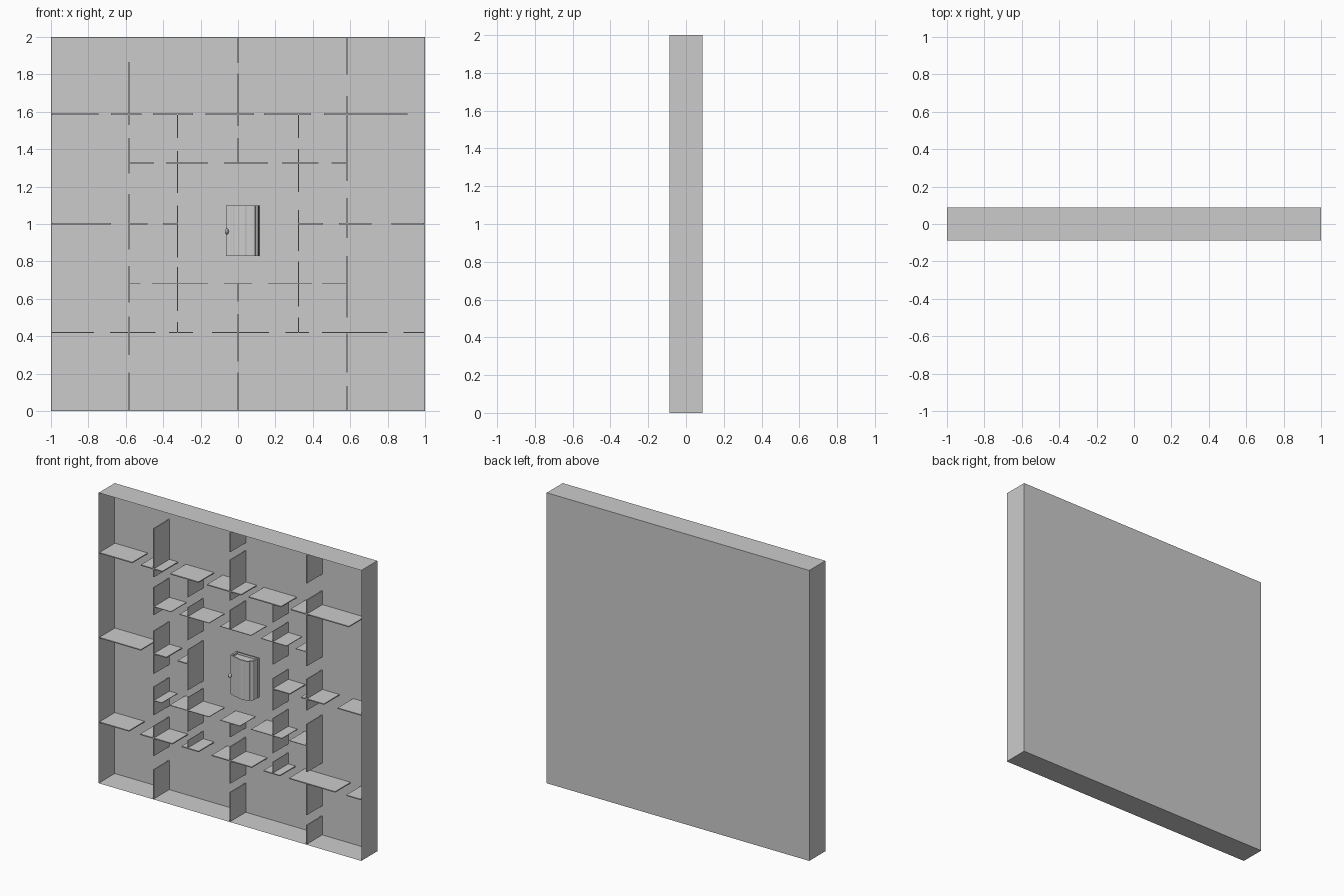
import bpy, bmesh, math, random

if "Cube" in bpy.data.objects:
    bpy.data.objects.remove(bpy.data.objects["Cube"])
random.seed(4)
D = 0.087      # half depth of the tray
W = 0.005      # outer shell thickness


def add_box(bm, x0, x1, y0, y1, z0, z1):
    vs = bmesh.ops.create_cube(bm, size=1)["verts"]
    for v in vs:
        v.co.x = x1 if v.co.x > 0 else x0
        v.co.y = y1 if v.co.y > 0 else y0
        v.co.z = z1 if v.co.z > 0 else z0


def finish(bm, name):
    bmesh.ops.recalc_face_normals(bm, faces=bm.faces[:])
    me = bpy.data.meshes.new(name)
    bm.to_mesh(me)
    bm.free()
    ob = bpy.data.objects.new(name, me)
    bpy.context.collection.objects.link(ob)
    return ob


# open-fronted tray: a solid block with its front face inset and pushed in
bm = bmesh.new()
add_box(bm, -1, 1, -D, D, 0, 2)
bm.normal_update()
front = min(bm.faces, key=lambda f: f.calc_center_median().y)
bmesh.ops.inset_region(bm, faces=[front], thickness=W)
for v in front.verts:
    v.co.y = D - W
finish(bm, "tray")

# upright dividers: x position -> (z start, z end) pieces
uprights = {
    -0.583: [(1.53, 1.865), (1.27, 1.46), (.865, 1.16), (.58, .775), (.30, .505), (0, .205)],
    -0.324: [(1.46, 1.585), (1.165, 1.39), (.82, 1.10), (.535, .77), (.42, .475)],
    0.0: [(1.86, 2), (1.525, 1.805), (1.325, 1.46), (.585, .68), (.265, .52), (0, .205)],
    0.324: [(1.46, 1.585), (1.17, 1.40), (.855, 1.075), (.56, .80), (.42, .50)],
    0.583: [(1.80, 2), (1.23, 1.685), (.925, 1.14), (.50, .83), (.205, .415), (0, .135)],
}
# level dividers: z position -> (x start, x end) pieces
levels = {
    1.586: [(-1, -.745), (-.68, -.515), (-.455, -.24), (-.175, .085), (.14, .39), (.46, .905)],
    1.326: [(-.583, -.45), (-.385, -.16), (-.075, .16), (.235, .43), (.50, .583)],
    1.002: [(-1, -.68), (-.583, -.485), (-.40, -.324), (.324, .455), (.54, .715), (.82, 1)],
    0.68: [(-.583, -.52), (-.46, -.16), (-.075, .075), (.16, .395), (.45, .583)],
    0.42: [(-1, -.77), (-.685, -.44), (-.37, -.24), (-.14, .165), (.255, .38), (.45, .80), (.885, 1)],
}
YB = D - W


def half(c):
    return 0.002 if 0.3 < abs(c) < 0.35 else 0.0035


bm = bmesh.new()
for x, pieces in uprights.items():
    h = half(x)
    for a, b in pieces:
        add_box(bm, x - h, x + h, -D + .001, YB, max(a, W), min(b, 2 - W))
finish(bm, "upright_dividers")

bm = bmesh.new()
for z, pieces in levels.items():
    h = half(z - 1.003)
    for a, b in pieces:
        add_box(bm, max(a, W - 1), min(b, 1 - W), -D + .001, YB, z - h, z + h)
finish(bm, "level_dividers")

# rough grained wooden block: bulging outline with fluted sides and hollow top
outline = [(-.063, .07), (-.063, .008), (-.02, -.008), (.03, -.02), (.085, -.018),
           (.108, .008), (.113, .04), (.113, .07)]
ring = []
for i, (ax, ay) in enumerate(outline):
    bx, by = outline[(i + 1) % len(outline)]
    n = max(2, int(math.hypot(bx - ax, by - ay) / .007))
    for k in range(n):
        j = random.uniform(0.96, 1.02) if k else 1
        x, y = ax + (bx - ax) * k / n, ay + (by - ay) * k / n
        ring.append((.025 + (x - .025) * j, .035 + (y - .035) * j))
bm = bmesh.new()
low = [bm.verts.new((x, y, .83)) for x, y in ring]
base = bm.faces.new(low)
top = bmesh.ops.extrude_face_region(bm, geom=[base])
for v in top["geom"]:
    if isinstance(v, bmesh.types.BMVert):
        v.co.z = 1.10
cap = next(f for f in top["geom"] if isinstance(f, bmesh.types.BMFace))
if base not in bm.faces[:] or not base.is_valid:
    bm.faces.new(low)
for scale, drop in ((.86, 0), (1, .015)):
    res = bmesh.ops.extrude_face_region(bm, geom=[cap])
    bmesh.ops.delete(bm, geom=[cap], context='FACES_ONLY') if cap.is_valid else None
    cap = next(f for f in res["geom"] if isinstance(f, bmesh.types.BMFace))
    for v in cap.verts:
        v.co.x = .025 + (v.co.x - .025) * scale
        v.co.y = .035 + (v.co.y - .035) * scale
        v.co.z -= drop
finish(bm, "wooden_block")

# small knob on the block's left edge
bpy.ops.mesh.primitive_uv_sphere_add(segments=12, ring_count=8, radius=.012,
                                     location=(-.06, -.002, .96))
knob = bpy.context.object
knob.name = "knob"
knob.scale = (.9, 1.3, 1.3)
